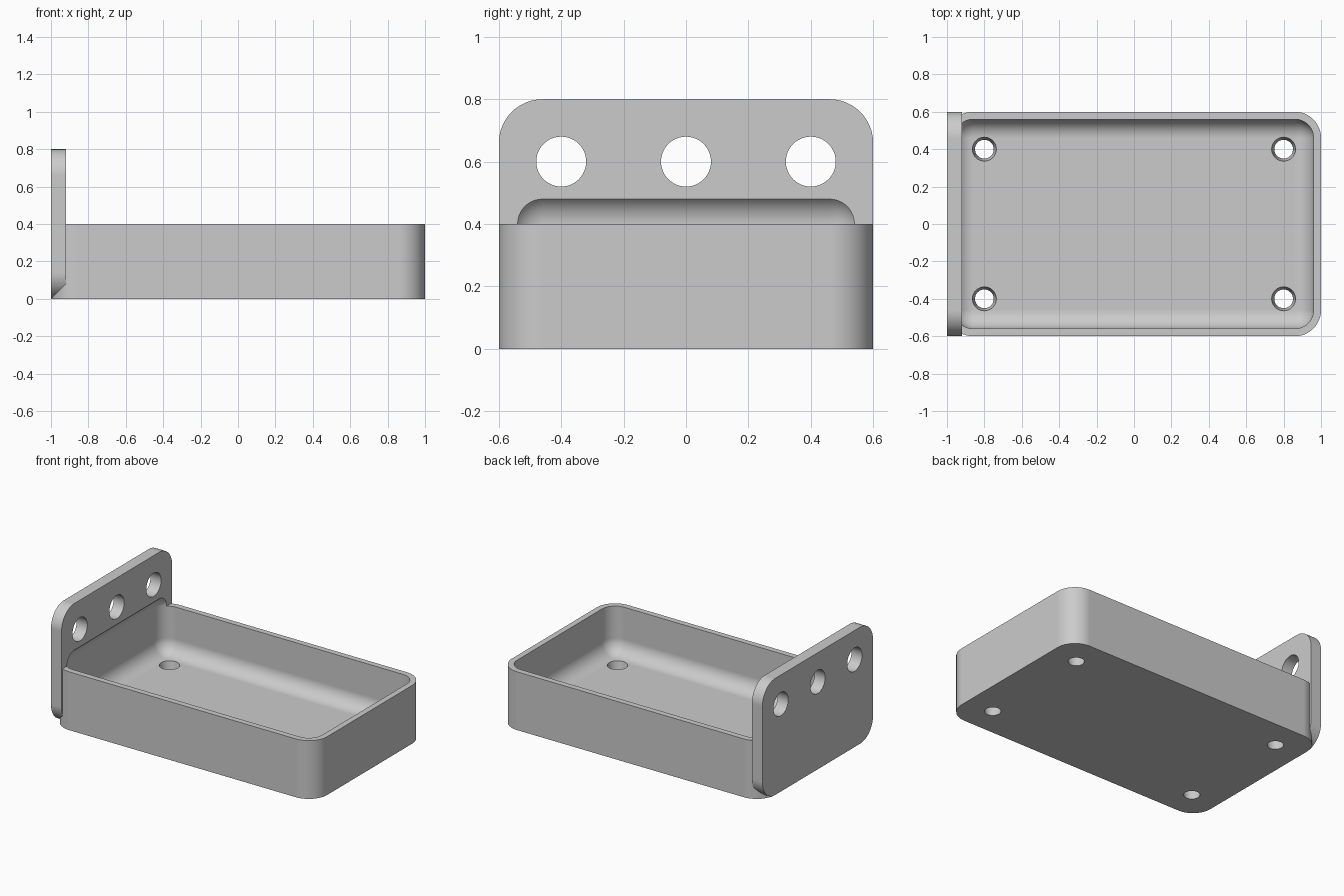
import bpy
import bmesh
import math
from mathutils import Matrix, Vector

if "Cube" in bpy.data.objects:
    bpy.data.objects.remove(bpy.data.objects["Cube"])

WALL = 0.04
FLOOR = 0.08
OUTER_R = 0.14
INNER_R = OUTER_R - WALL
PLATE_T = 0.08
SEGMENTS = 12

grey = bpy.data.materials.new("plain grey")
grey.use_nodes = True
grey.diffuse_color = (0.6, 0.6, 0.6, 1)
grey.node_tree.nodes["Principled BSDF"].inputs["Base Color"].default_value = (0.6, 0.6, 0.6, 1)


def make_object(name, bm):
    bmesh.ops.recalc_face_normals(bm, faces=bm.faces)
    mesh = bpy.data.meshes.new(name)
    bm.to_mesh(mesh)
    bm.free()
    mesh.materials.append(grey)
    obj = bpy.data.objects.new(name, mesh)
    bpy.context.collection.objects.link(obj)
    return obj


def rounded_box(name, low, high, radius, axis=None):
    """Box with edges along one axis rounded, or all edges if axis is None."""
    low, high = Vector(low), Vector(high)
    bm = bmesh.new()
    bmesh.ops.create_cube(bm, size=1)
    bmesh.ops.scale(bm, vec=high - low, verts=bm.verts)
    bmesh.ops.translate(bm, vec=(low + high) / 2, verts=bm.verts)
    edges = [e for e in bm.edges if axis is None
             or abs(e.verts[0].co[axis] - e.verts[1].co[axis]) > 0.01]
    bmesh.ops.bevel(bm, geom=edges, offset=radius, segments=SEGMENTS,
                    profile=0.5, affect='EDGES', clamp_overlap=False)
    return make_object(name, bm)


def hole_cutter(name, centre, r_low, r_high, depth, turn=None):
    bm = bmesh.new()
    matrix = Matrix.Translation(centre) @ (turn or Matrix())
    bmesh.ops.create_cone(bm, cap_ends=True, segments=48, radius1=r_low,
                          radius2=r_high, depth=depth, matrix=matrix)
    return make_object(name, bm)


def combine(target, tool, operation):
    tool.hide_render = True
    mod = target.modifiers.new("combine", 'BOOLEAN')
    mod.operation = operation
    mod.solver = 'EXACT'
    mod.object = tool
    bpy.context.view_layer.objects.active = target
    bpy.ops.object.modifier_apply(modifier=mod.name)
    bpy.data.objects.remove(tool)


# Tray block and upright mounting plate
tray = rounded_box("mounting_tray", (-1, -0.6, 0), (1, 0.6, 0.4), OUTER_R, axis=2)
plate = rounded_box("back_plate", (-1, -0.6, 0), (-1 + PLATE_T, 0.6, 0.8), OUTER_R, axis=0)
combine(tray, plate, 'UNION')

# Filleted hollow, which also bites into the plate
hollow = rounded_box("hollow", (-1 + WALL, -0.6 + WALL, FLOOR),
                     (1 - WALL, 0.6 - WALL, 0.4 + INNER_R), INNER_R)
combine(tray, hollow, 'DIFFERENCE')

# Tapered drain holes through the thick floor
for x in (-0.8, 0.8):
    for y in (-0.4, 0.4):
        cutter = hole_cutter("drain_hole", (x, y, FLOOR / 2), 0.0465, 0.0675, 0.12)
        combine(tray, cutter, 'DIFFERENCE')

# Round holes through the plate
sideways = Matrix.Rotation(math.pi / 2, 4, 'Y')
for y in (-0.4, 0, 0.4):
    cutter = hole_cutter("plate_hole", (-0.96, y, 0.6), 0.08, 0.08, 0.3, sideways)
    combine(tray, cutter, 'DIFFERENCE')

# Smooth fillets, crisp edges
bpy.ops.object.select_all(action='DESELECT')
tray.select_set(True)
bpy.context.view_layer.objects.active = tray
bpy.ops.object.shade_smooth_by_angle(angle=math.radians(25))
weighted = tray.modifiers.new("even shading", 'WEIGHTED_NORMAL')
weighted.keep_sharp = True
